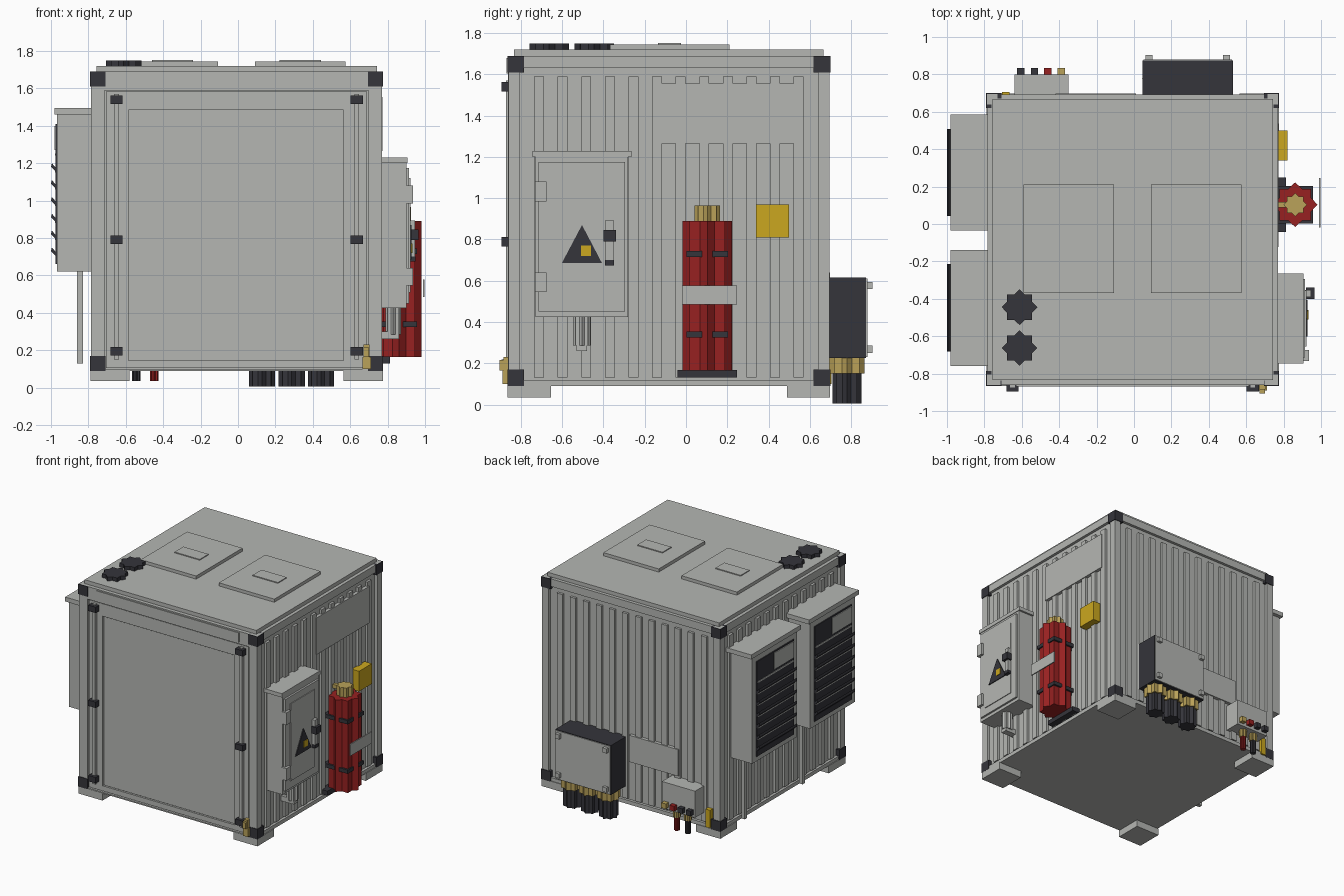
import bpy, bmesh, math
from mathutils import Matrix, Vector

if "Cube" in bpy.data.objects:
    bpy.data.objects.remove(bpy.data.objects["Cube"], do_unlink=True)


def material(name, rgb):
    m = bpy.data.materials.new(name)
    m.use_nodes = True
    m.diffuse_color = (*rgb, 1)
    m.node_tree.nodes["Principled BSDF"].inputs["Base Color"].default_value = (*rgb, 1)
    return m


GRAY = material("light gray paint", (0.46, 0.47, 0.45))
DARK = material("charcoal", (0.035, 0.035, 0.043))
RED = material("safety red", (0.31, 0.015, 0.015))
YELLOW = material("warning yellow", (0.6, 0.39, 0.014))
BRASS = material("brass", (0.49, 0.36, 0.1))


def finish(bm, name, mat):
    bmesh.ops.recalc_face_normals(bm, faces=bm.faces)
    me = bpy.data.meshes.new(name)
    bm.to_mesh(me)
    bm.free()
    me.materials.append(mat)
    ob = bpy.data.objects.new(name, me)
    bpy.context.collection.objects.link(ob)
    return ob


def boxes(name, mat, *spans):
    """One object from boxes given as (x0, x1, y0, y1, z0, z1)."""
    bm = bmesh.new()
    for x0, x1, y0, y1, z0, z1 in spans:
        mid = Vector((x0 + x1, y0 + y1, z0 + z1)) / 2
        size = Matrix.Diagonal((x1 - x0, y1 - y0, z1 - z0, 1))
        bmesh.ops.create_cube(bm, size=1, matrix=Matrix.Translation(mid) @ size)
    return finish(bm, name, mat)


def prism(name, mat, points, offset):
    """Extrude a closed outline of 3D points along an offset."""
    bm = bmesh.new()
    face = bm.faces.new([bm.verts.new(p) for p in points])
    made = bmesh.ops.extrude_face_region(bm, geom=[face])["geom"]
    bmesh.ops.translate(bm, vec=offset, verts=[v for v in made if isinstance(v, bmesh.types.BMVert)])
    if not face.is_valid or len(bm.faces) < len(points) + 2:
        bm.faces.new([bm.verts[i] for i in range(len(points))])
    return finish(bm, name, mat)


def star(name, mat, x, y, r, z0, z1):
    """Upright fluted cylinder with eight ridges."""
    pts = []
    for i in range(16):
        rad = r if i % 2 == 0 else r * 0.77
        a = i * math.pi / 8
        pts.append((x + rad * math.cos(a), y + rad * math.sin(a), z0))
    return prism(name, mat, pts, (0, 0, z1 - z0))


# Container core, centred at CX, CY
CX, CY, H = -0.007, -0.083, 0.782
X0, X1, Y0, Y1 = CX - H, CX + H, CY - H, CY + H
Z0, Z1 = 0.09, 1.69
WALL = H - 0.028
boxes("container_body", GRAY, (CX - WALL, CX + WALL, CY - WALL, CY + WALL, Z0, Z1))
boxes("roof", GRAY, (CX - 0.75, CX + 0.75, CY - 0.75, CY + 0.75, Z1, 1.72))

# Corner posts, castings and feet
posts, castings, feet = [], [], []
for sx in (-1, 1):
    for sy in (-1, 1):
        def corner(w, out, z0, z1):
            xs = sorted((CX + sx * (H - w), CX + sx * (H + out)))
            ys = sorted((CY + sy * (H - w), CY + sy * (H + out)))
            return (*xs, *ys, z0, z1)
        posts.append(corner(0.06, -0.004, Z0, Z1))
        castings += [corner(0.08, 0.001, Z0, Z0 + 0.08), corner(0.08, 0.001, Z1 - 0.08, Z1)]
        feet.append(corner(0.21, 0, 0.035, Z0 + 0.004))
boxes("corner_posts", GRAY, *posts)
boxes("corner_castings", DARK, *castings)
boxes("feet", GRAY, *feet)

# Edge rails on the sides and back
rails = []
for z0, z1 in ((Z0, Z0 + 0.03), (1.63, Z1)):
    rails += [(X0 + 0.006, X0 + 0.05, Y0 + 0.05, Y1 - 0.05, z0, z1),
              (X1 - 0.05, X1 - 0.006, Y0 + 0.05, Y1 - 0.05, z0, z1),
              (X0 + 0.05, X1 - 0.05, Y1 - 0.05, Y1 - 0.006, z0, z1)]
boxes("edge_rails", GRAY, *rails)

# Corrugated wall ribs
ribs = []
for i in range(12):
    t = (i - 5.5) * 0.1144
    y, x = CY + t, CX + t
    ribs += [(X1 - 0.04, X1 - 0.009, y - 0.024, y + 0.024, 0.13, 1.59),
             (X0 + 0.009, X0 + 0.04, y - 0.024, y + 0.024, 0.13, 1.59),
             (x - 0.024, x + 0.024, Y1 - 0.04, Y1 - 0.009, 0.13, 1.59)]
boxes("wall_ribs", GRAY, *ribs)

# Front frame, door and header plate
boxes("front_frame", GRAY, (X0 + 0.05, X0 + 0.076, Y0 + 0.003, Y0 + 0.05, Z0, Z1),
      (X1 - 0.076, X1 - 0.05, Y0 + 0.003, Y0 + 0.05, Z0, Z1),
      (X0 + 0.07, X1 - 0.07, Y0 + 0.003, Y0 + 0.05, 1.59, Z1),
      (X0 + 0.07, X1 - 0.07, Y0 + 0.003, Y0 + 0.05, Z0, 0.1))
boxes("door_border", GRAY, (-0.705, -0.585, Y0 + 0.012, Y0 + 0.05, 0.105, 1.583),
      (0.565, 0.69, Y0 + 0.012, Y0 + 0.05, 0.105, 1.583),
      (-0.585, 0.565, Y0 + 0.012, Y0 + 0.05, 1.485, 1.583),
      (-0.585, 0.565, Y0 + 0.012, Y0 + 0.05, 0.105, 0.145))
boxes("door_panel", GRAY, (-0.58, 0.56, Y0 + 0.02, Y0 + 0.05, 0.15, 1.48))
boxes("header_plate", GRAY, (-0.63, 0.615, Y0 - 0.004, Y0 + 0.01, 1.605, 1.68))
rods, clamps = [], []
for x in (-0.65, 0.635):
    rods.append((x - 0.013, x + 0.013, Y0 - 0.008, Y0 + 0.02, 0.15, 1.57))
    for z in (0.195, 0.79, 1.54):
        clamps.append((x - 0.033, x + 0.033, -0.895, Y0 + 0.02, z - 0.023, z + 0.023))
boxes("lock_rods", GRAY, *rods)
boxes("lock_clamps", DARK, *clamps)

# Roof hatches and vent caps
for side, x in (("right", -0.35), ("left", 0.333)):
    boxes("hatch_" + side, GRAY, (x - 0.242, x + 0.242, -0.368, 0.21, 1.715, 1.745))
    boxes("hatch_grip_" + side, GRAY, (x - 0.11, x + 0.11, -0.135, -0.025, 1.74, 1.752))
for i, y in enumerate((-0.445, -0.663)):
    star(f"roof_vent_{i + 1}", DARK, -0.612, y, 0.095, 1.715, 1.75)

# Side nameplate and yellow alarm box
boxes("side_plate", GRAY, (X1 - 0.03, X1 - 0.002, -0.122, 0.537, 1.265, 1.555))
boxes("alarm_box", YELLOW, (X1 - 0.02, 0.82, 0.34, 0.5, 0.81, 0.97))

# Electrical cabinet
boxes("cabinet", GRAY, (X1 - 0.03, 0.9, -0.73, -0.28, 0.425, 1.2))
boxes("cabinet_hood", GRAY, (X1 - 0.03, 0.905, -0.745, -0.265, 1.2, 1.23))
boxes("cabinet_door", GRAY, (0.89, 0.915, -0.715, -0.295, 0.45, 1.175))
boxes("cabinet_door_panel", GRAY, (0.91, 0.921, -0.655, -0.355, 0.51, 1.12))
boxes("cabinet_hinges", GRAY, *[(0.89, 0.935, -0.732, -0.675, z - 0.048, z + 0.048) for z in (0.593, 1.033)])
prism("hazard_triangle", DARK, [(0.92, -0.602, 0.685), (0.92, -0.407, 0.685), (0.92, -0.504, 0.87)], (0.008, 0, 0))
boxes("hazard_mark", YELLOW, (0.925, 0.933, -0.51, -0.46, 0.72, 0.77))
boxes("cabinet_handle", GRAY, (0.915, 0.945, -0.39, -0.352, 0.7, 0.895))
boxes("handle_lock", DARK, (0.92, 0.965, -0.4, -0.34, 0.79, 0.845), (0.92, 0.95, -0.393, -0.35, 0.675, 0.7))
star("cabinet_conduit", GRAY, 0.83, -0.505, 0.042, 0.285, 0.43)
boxes("conduit_elbow", GRAY, (X1 - 0.03, 0.86, -0.53, -0.48, 0.26, 0.3))

# Fire extinguisher
EX, EY = 0.862, 0.103
star("extinguisher", RED, EX, EY, 0.12, 0.165, 0.89)
star("extinguisher_valve", BRASS, EX, EY, 0.062, 0.885, 0.965)
boxes("valve_outlet", BRASS, (X1 - 0.01, EX, EY - 0.015, EY + 0.015, 0.92, 0.95))
boxes("extinguisher_shelf", DARK, (X1 - 0.03, 0.812, -0.042, 0.248, 0.13, 0.167))
boxes("extinguisher_bands", DARK, *[(X1 - 0.03, 0.957, EY - 0.1, EY + 0.1, z - 0.015, z + 0.015) for z in (0.34, 0.73)])
boxes("extinguisher_label", GRAY, (0.988, 0.997, -0.02, 0.247, 0.485, 0.577))

# Rear cable box with glands
boxes("cable_box", DARK, (0.045, 0.53, Y1 - 0.03, 0.873, 0.225, 0.615))
boxes("cable_box_cover", GRAY, (0.05, 0.525, 0.87, 0.879, 0.23, 0.61))
boxes("cover_bolts", GRAY, *[(x - 0.018, x + 0.018, 0.875, 0.903, z - 0.018, z + 0.018)
                             for x in (0.08, 0.495) for z in (0.268, 0.577)])
for i, x in enumerate((0.128, 0.287, 0.443)):
    star(f"gland_{i + 1}", BRASS, x, 0.78, 0.085, 0.15, 0.23)
    star(f"cable_{i + 1}", DARK, x, 0.78, 0.07, 0.005, 0.152)
boxes("rear_plate", GRAY, (-0.42, 0.01, Y1 - 0.03, Y1 - 0.001, 0.43, 0.64))

# Rear terminal box with connectors
boxes("terminal_box", GRAY, (-0.64, -0.35, Y1 - 0.03, 0.8, 0.2, 0.41))
for i, (x, mat) in enumerate(((-0.605, DARK), (-0.532, DARK), (-0.46, RED), (-0.388, BRASS))):
    boxes(f"terminal_{i + 1}", mat, (x - 0.02, x + 0.02, 0.79, 0.835, 0.22, 0.26))
for name, x, mat in (("dark_plug", -0.543, DARK), ("red_plug", -0.447, RED)):
    star(name + "_gland", BRASS, x, 0.75, 0.03, 0.14, 0.205)
    star(name, mat, x, 0.75, 0.023, 0.035, 0.145)

# Earthing points
boxes("front_earth_lug", BRASS, (0.665, 0.71, -0.89, Y0 + 0.02, 0.1, 0.165), (0.672, 0.703, -0.885, Y0 + 0.02, 0.165, 0.23))
boxes("front_earth_bolt", BRASS, (0.672, 0.7, -0.905, -0.88, 0.165, 0.215))
boxes("rear_earth_strip", YELLOW, (-0.705, -0.665, Y1 - 0.03, Y1 + 0.007, 0.1, 0.24))

# Cooling units on the other side wall
for tag, y in (("rear", 0.275), ("front", -0.448)):
    boxes(f"{tag}_cooler", GRAY, (-0.967, X0 + 0.03, y - 0.28, y + 0.28, 0.62, 1.46))
    boxes(f"{tag}_cooler_hood", GRAY, (-0.98, X0 + 0.03, y - 0.31, y + 0.31, 1.46, 1.495))
    boxes(f"{tag}_cooler_grille", DARK, (-0.975, -0.96, y - 0.233, y + 0.233, 0.66, 1.41))
    boxes(f"{tag}_cooler_label", GRAY, (-0.981, -0.973, y - 0.225, y + 0.02, 1.27, 1.4))
    boxes(f"{tag}_cooler_trim", GRAY, *[(-0.979, -0.973, y - 0.225, y + 0.225, z, z + 0.012)
                                        for z in (0.79, 0.88, 0.97, 1.06, 1.15, 1.24)])
    for i in range(6):
        z = 0.72 + i * 0.09
        prism(f"{tag}_cooler_slat_{i + 1}", DARK,
              [(-0.97, y - 0.233, z), (-0.995, y - 0.233, z + 0.03), (-1.0, y - 0.233, z + 0.01), (-0.97, y - 0.233, z - 0.02)],
              (0, 0.466, 0))
    boxes(f"{tag}_drain_pipe", GRAY, (-0.86, -0.83, y + 0.19, y + 0.22, 0.13, 0.63))
